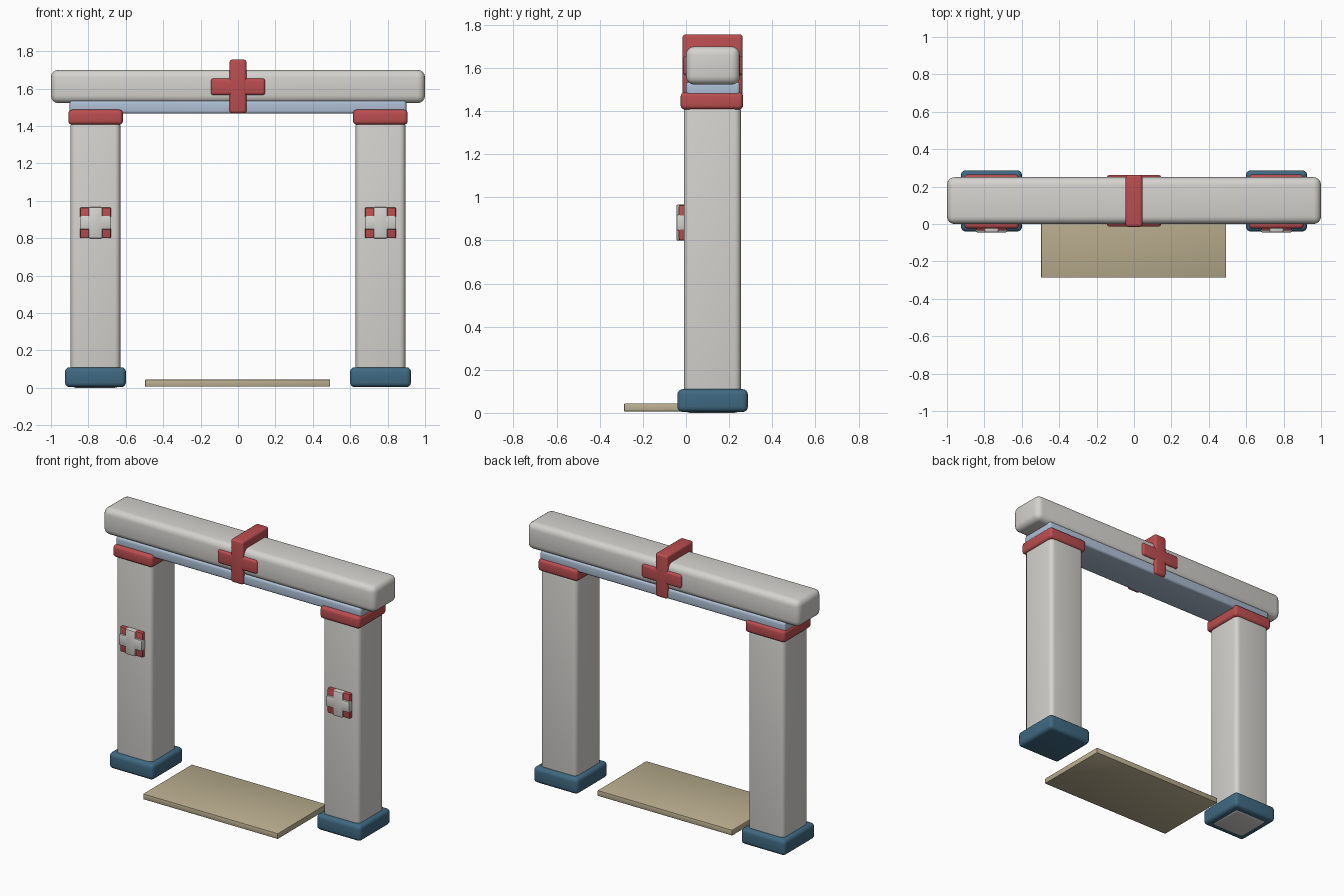
import bpy
import math

if "Cube" in bpy.data.objects:
    bpy.data.objects.remove(bpy.data.objects["Cube"])


def material(name, rgb):
    m = bpy.data.materials.new(name)
    m.diffuse_color = (*rgb, 1)
    m.use_nodes = True
    m.node_tree.nodes["Principled BSDF"].inputs["Base Color"].default_value = m.diffuse_color
    return m


RED = material("red", (0.50, 0.075, 0.08))
TEAL = material("teal", (0.05, 0.14, 0.22))
BLUE = material("pale_blue", (0.42, 0.52, 0.66))
TAN = material("tan", (0.50, 0.43, 0.28))
STONE = material("stone", (0.66, 0.65, 0.62))


def block(name, x, y, z, bevel, mat, segments=4):
    """Rounded box given by its (min, max) range on each axis."""
    spans = (x, y, z)
    bpy.ops.mesh.primitive_cube_add(size=1, location=[(a + b) / 2 for a, b in spans])
    ob = bpy.context.object
    ob.name = name
    ob.scale = [b - a for a, b in spans]
    bpy.ops.object.transform_apply(location=False, rotation=False, scale=True)
    mod = ob.modifiers.new("round", "BEVEL")
    mod.width = bevel
    mod.segments = segments
    bpy.ops.object.modifier_apply(modifier=mod.name)
    bpy.ops.object.shade_smooth_by_angle(angle=math.radians(40))
    ob.data.materials.append(mat)
    return ob


for side, s in (("left", -1), ("right", 1)):
    def across(centre, half):
        return (s * centre - half, s * centre + half)

    # Column with foot and cap; the left shaft reaches through its foot
    block(side + "_column", across(0.762, 0.133), (-0.01, 0.255),
          (0.0 if s < 0 else 0.02, 1.43), 0.03, STONE)
    block(side + "_foot", across(0.762, 0.163), (-0.04, 0.287), (0.004, 0.11), 0.025, TEAL)
    block(side + "_cap", across(0.761, 0.146), (-0.025, 0.265), (1.407, 1.487), 0.02, RED)

    # Square badge with a raised cross on the column front
    block(side + "_badge", across(0.762, 0.083), (-0.034, 0.0), (0.80, 0.965), 0.008, RED, 2)
    block(side + "_badge_cross_upright", across(0.762, 0.037), (-0.045, 0.0),
          (0.799, 0.966), 0.008, STONE, 2)
    block(side + "_badge_cross_bar", across(0.762, 0.084), (-0.045, 0.0),
          (0.846, 0.92), 0.008, STONE, 2)

# Beam and the thin lintel below it
block("top_beam", (-1, 1), (0.0, 0.25), (1.522, 1.70), 0.04, STONE)
block("lintel", (-0.9, 0.9), (0.0, 0.25), (1.466, 1.535), 0.015, BLUE)

# Red cross wrapped around the beam
block("beam_cross_upright", (-0.045, 0.045), (-0.016, 0.263), (1.468, 1.755), 0.015, RED)
block("beam_cross_bar", (-0.145, 0.145), (-0.014, 0.263), (1.565, 1.655), 0.015, RED)

# Door mat
block("mat", (-0.497, 0.493), (-0.287, 0.225), (0.007, 0.044), 0.004, TAN, 2)
